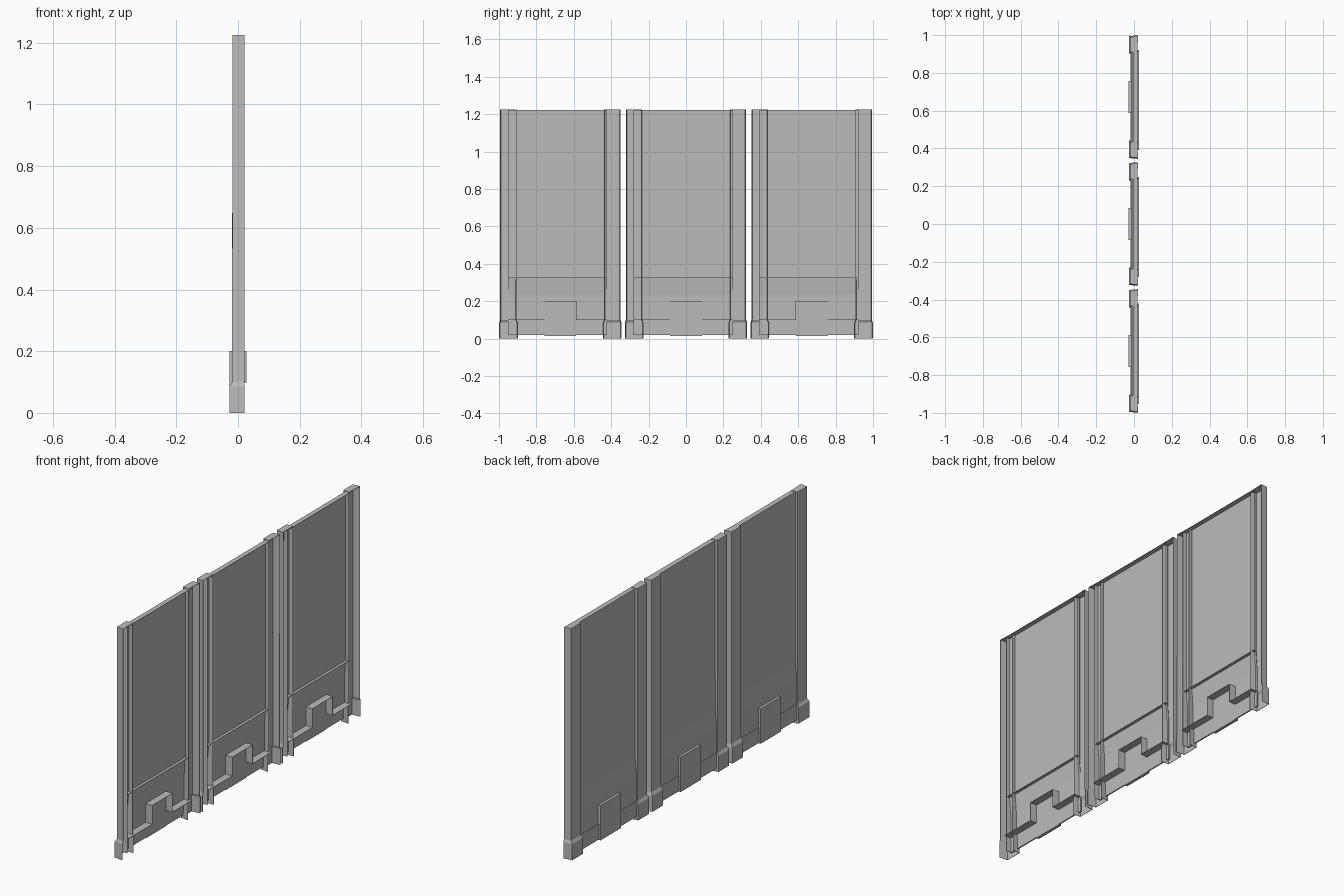
import bpy, bmesh

old = bpy.data.objects.get("Cube")
if old:
    bpy.data.objects.remove(old, do_unlink=True)

# One plain grey for the whole wall
grey = bpy.data.materials.new("plain_grey")
grey.use_nodes = True
grey.diffuse_color = (0.5, 0.5, 0.5, 1)
grey.node_tree.nodes["Principled BSDF"].inputs["Base Color"].default_value = (0.5, 0.5, 0.5, 1)

SPACING = 0.672
SHIFT = 0.003          # centres the depth
THICK = 0.002
HEIGHT = 1.225
LEFT, RIGHT = -0.28, 0.25   # panel edges along y
BACK = 0.024


def finish(bm, name, y, solid=True):
    bmesh.ops.recalc_face_normals(bm, faces=bm.faces)
    mesh = bpy.data.meshes.new(name)
    bm.to_mesh(mesh)
    bm.free()
    mesh.materials.append(grey)
    ob = bpy.data.objects.new(name, mesh)
    ob.location = (SHIFT, y, 0)
    bpy.context.collection.objects.link(ob)
    if solid:
        mod = ob.modifiers.new("thickness", "SOLIDIFY")
        mod.thickness = THICK
        mod.offset = 0
    return ob


def loft(rows, name, y, cap=False):
    """Skin a list of equally long point rows into an open shell."""
    bm = bmesh.new()
    grid = [[bm.verts.new(p) for p in row] for row in rows]
    for a, b in zip(grid, grid[1:]):
        for i in range(len(a) - 1):
            bm.faces.new((a[i], a[i + 1], b[i + 1], b[i]))
    if cap:
        bm.faces.new(grid[-1])
    return finish(bm, name, y)


def block(lo, hi, name, y):
    bm = bmesh.new()
    bmesh.ops.create_cube(bm, size=1)
    for v in bm.verts:
        v.co = [l + (c + 0.5) * (h - l) for l, h, c in zip(lo, hi, v.co)]
    return finish(bm, name, y, solid=False)


def pilaster(name, y, side):
    # Hollow channel, open at the back and bottom, with a flared foot
    rows = []
    for z, front, inner, outer in ((0, -0.030, 0.228, 0.326),
                                   (0.085, -0.030, 0.228, 0.326),
                                   (0.10, -0.021, 0.235, 0.321),
                                   (HEIGHT, -0.021, 0.235, 0.321)):
        rows.append([(0.018, side * outer, z),
                     (front, side * (outer - 0.004), z),
                     (front, side * (inner + 0.004), z),
                     (0.014, side * inner, z)])
    loft(rows, name, y, cap=True)


def section(y, tag):
    pilaster("front_pilaster_" + tag, y, -1)
    pilaster("rear_pilaster_" + tag, y, 1)

    # Wall sheet with a turned top edge and a lower part that steps out
    profile = [(0.018, 1.222), (-0.008, 1.222), (-0.008, 0.325),
               (-0.016, 0.23), (-0.016, 0.018)]
    loft([[(x, e, z) for x, z in profile] for e in (LEFT, RIGHT)],
         "wall_panel_" + tag, y)

    # Turned side edge of the sheet
    loft([[(x, LEFT, z), (0.014, LEFT, z)] for x, z in reversed(profile[1:])],
         "panel_side_edge_" + tag, y)

    # Horizontal rib where the sheet changes depth
    loft([[(x, e, 0.325) for e in (LEFT, RIGHT)] for x in (-0.008, 0.008)],
         "panel_rib_" + tag, y)

    # Skirting board and the box in its middle
    block((-0.022, LEFT, 0.018), (-0.015, RIGHT, 0.1), "skirting_board_" + tag, y)
    block((-0.031, -0.085, 0.015), (-0.015, 0.085, 0.2), "skirting_box_" + tag, y)

    # Stepped rib on the back, following the skirting outline
    outline = [(LEFT, 0.1), (-0.085, 0.1), (-0.085, 0.2),
               (0.085, 0.2), (0.085, 0.1), (RIGHT, 0.1)]
    loft([[(x, e, z) for e, z in outline] for x in (-0.016, BACK)],
         "stepped_rib_" + tag, y)


for i, tag in enumerate(("near", "middle", "far")):
    section((i - 1) * SPACING, tag)
